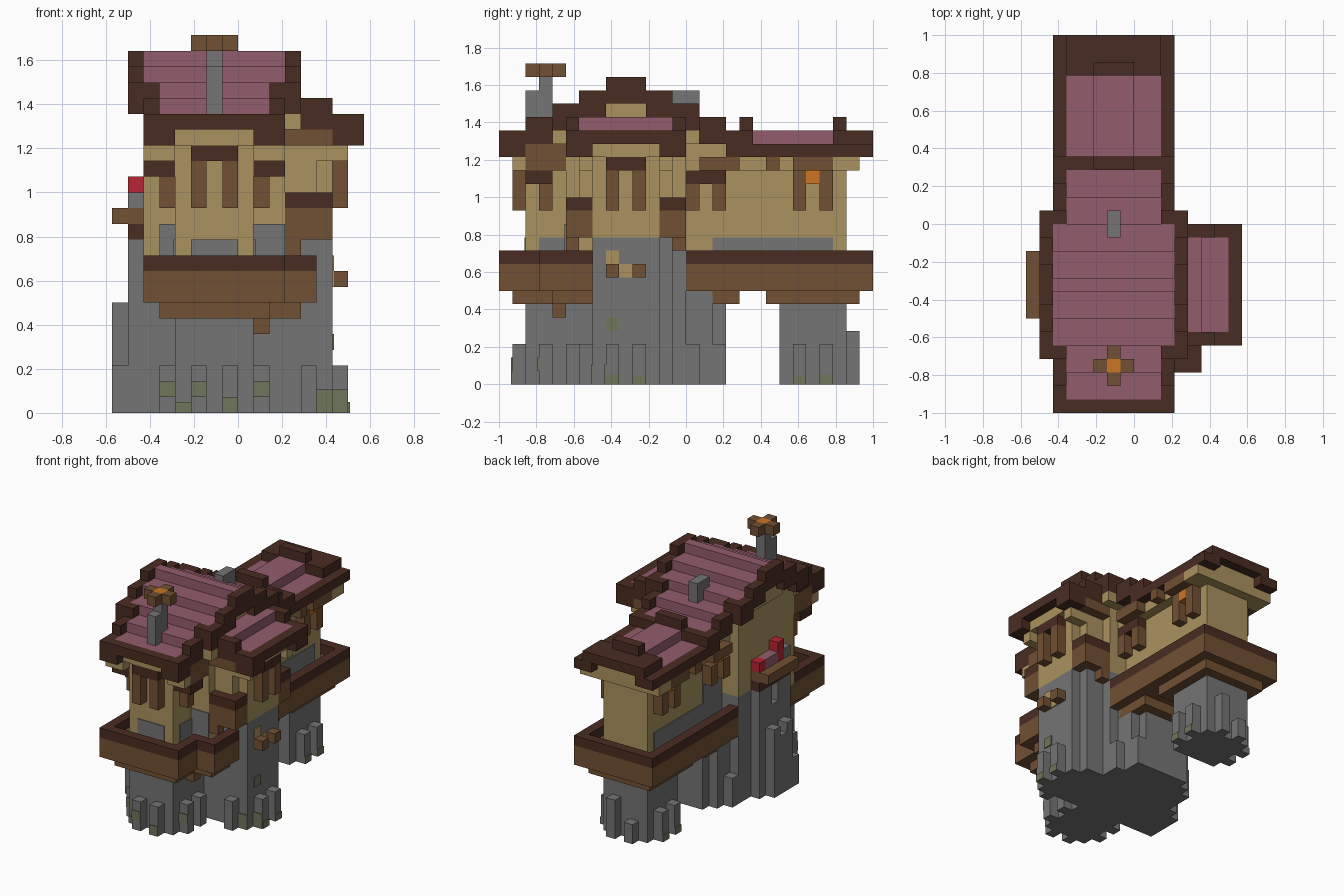
import bpy
import bmesh
from mathutils import Vector

cube = bpy.data.objects.get("Cube")
if cube:
    bpy.data.objects.remove(cube, do_unlink=True)

UNIT = 1 / 14                     # one block
ORIGIN = Vector((8, 14, 0))       # grid point at the model's centre
MID_X = 13                        # twice the x of the house's mirror plane
MID_Y = 19                        # twice the y of the main ridge
T = 0.1                           # plate thickness in blocks


def material(name, r, g, b):
    mat = bpy.data.materials.new(name)
    color = [((c / 255 + 0.055) / 1.055) ** 2.4 for c in (r, g, b)] + [1]
    mat.diffuse_color = color
    mat.use_nodes = True
    mat.node_tree.nodes["Principled BSDF"].inputs["Base Color"].default_value = color
    return mat


stone = material("grey stone", 117, 117, 117)
plaster = material("tan plaster", 170, 146, 94)
wood = material("brown wood", 113, 81, 52)
beam = material("dark timber", 73, 44, 33)
tile = material("dusty pink tile", 148, 92, 109)
red = material("flower red", 184, 36, 50)
orange = material("lantern orange", 205, 117, 35)
moss = material("moss", 112, 118, 92)
parts = {}


def add(part, mat, x, y, z, mirror_x=False, mirror_y=False):
    """Add a block to a part, optionally repeated across the mirror planes."""
    if part not in parts:
        parts[part] = (bmesh.new(), mat)
    bm = parts[part][0]
    xs = [x] + ([(MID_X - x[1], MID_X - x[0])] if mirror_x else [])
    ys = [y] + ([(MID_Y - y[1], MID_Y - y[0])] if mirror_y else [])
    for a in xs:
        for b in ys:
            low, high = Vector((a[0], b[0], z[0])), Vector((a[1], b[1], z[1]))
            for v in bmesh.ops.create_cube(bm, size=1)["verts"]:
                v.co = ((low + high) / 2 + v.co * (high - low).to_tuple()[0]
                        if low.x - high.x == low.y - high.y == low.z - high.z
                        else (low + high) / 2 + Vector(p * q for p, q in zip(v.co, high - low)))
                v.co = (v.co - ORIGIN) * UNIT


# Stone base: main block, front and back pillars, side wing, side annex
add("stone_base", stone, x=(2, 11), y=(7, 14), z=(0, 11))
add("stone_base", stone, x=(4, 9), y=(2, 7), z=(0, 9))
add("stone_base", stone, x=(3, 10), y=(14, 16), z=(0, 7))
add("stone_base", stone, x=(4, 9), y=(14, 17), z=(0, 7))
add("back_pillar", stone, x=(4, 9), y=(21, 26), z=(0, 7))
add("wing_base", stone, x=(11, 13), y=(7, 13), z=(0, 11))
add("wing_base", stone, x=(13, 14), y=(7, 12), z=(0, 11))
add("side_annex", stone, x=(1, 2), y=(7, 12), z=(0, 9))
add("side_annex", stone, x=(1, 2), y=(7, 9), z=(9, 11), mirror_y=True)
add("side_annex", stone, x=(0, 1), y=(8, 9), z=(0, 7), mirror_y=True)
add("side_annex", stone, x=(0, 1), y=(9, 10), z=(0, 6))
add("annex_niche", plaster, x=(2 - T, 2), y=(9, 10), z=(9, 11))

# Short buttresses around the foot
for i in (5, 7):
    add("buttresses", stone, x=(i, i + 1), y=(1, 2), z=(0, 3))
    add("buttresses", stone, x=(i, i + 1), y=(26, 27), z=(0, i - 3))
for j in (3, 5, 22, 24):
    add("buttresses", stone, x=(9, 10), y=(j, j + 1), z=(0, 3), mirror_x=True)
for j in (8, 10):
    add("buttresses", stone, x=(14, 15), y=(j, j + 1), z=(0, 3))
add("buttresses", stone, x=(0, 1), y=(7, 8), z=(0, 3))
add("buttresses", stone, x=(12, 13), y=(6, 7), z=(0, 3), mirror_y=True)
add("buttresses", stone, x=(10, 11), y=(14, 15), z=(0, 3), mirror_x=True)
add("buttresses", stone, x=(9, 10), y=(16, 17), z=(0, 3))

# Moss plates on the stone
for i, h in ((5, 1), (7, 0)):
    add("moss_patches", moss, x=(i, i + 1), y=(1 - T, 1), z=(h, h + 1))
add("moss_patches", moss, x=(4, 5), y=(2 - T, 2), z=(0, 0.7))
add("moss_patches", moss, x=(9, 10), y=(3 - T, 3), z=(1, 2), mirror_x=True)
add("moss_patches", moss, x=(13, 14), y=(7 - T, 7), z=(0, 1.5))
add("moss_patches", moss, x=(14, 15), y=(8 - T, 8), z=(0, 1.5))
for j in (8, 10):
    add("moss_patches", moss, x=(15, 15 + T), y=(j, j + 1), z=(0, 0.7))
add("moss_patches", moss, x=(14, 14 + T), y=(8, 9), z=(4, 5))
for j in (22, 24):
    add("moss_patches", moss, x=(10, 10 + T), y=(j, j + 1), z=(0, 0.7), mirror_x=True)

# Trays: timber boxes with dark rims, and the ledges below
add("front_tray", wood, x=(2, 11), y=(0, 7), z=(7, 9))
add("front_tray", wood, x=(11, 13), y=(3, 7), z=(7, 9))
add("back_tray", wood, x=(2, 11), y=(14, 28), z=(7, 9))
add("front_rim", beam, x=(2, 11), y=(0, 1), z=(9, 10))
add("front_rim", beam, x=(2, 3), y=(1, 7), z=(9, 10))
add("front_rim", beam, x=(10, 11), y=(1, 4), z=(9, 10))
add("front_rim", beam, x=(11, 13), y=(3, 4), z=(9, 10))
add("front_rim", beam, x=(12, 13), y=(4, 7), z=(9, 10))
add("back_rim", beam, x=(2, 11), y=(27, 28), z=(9, 10))
add("back_rim", beam, x=(2, 3), y=(14, 27), z=(9, 10), mirror_x=True)
add("ledges", wood, x=(3, 10), y=(1, 7), z=(6, 7))
add("ledges", wood, x=(10, 12), y=(4, 7), z=(6, 7))
add("ledges", wood, x=(3, 10), y=(14, 18), z=(6, 7))
add("ledges", wood, x=(3, 10), y=(20, 27), z=(6, 7))
add("ledges", wood, x=(9, 10), y=(4, 5), z=(5, 6))

# Plaster walls, flaring out under the eaves
add("front_room", plaster, x=(4, 9), y=(2, 6), z=(9, 18))
add("front_room", plaster, x=(3, 10), y=(2, 6), z=(16, 18))
add("main_room", plaster, x=(2, 11), y=(5, 14), z=(11, 20))
add("main_room", plaster, x=(2, 11), y=(5, 7), z=(9, 11))
add("main_room", plaster, x=(2 - T, 11 + T), y=(7, 12), z=(19, 21))
add("main_room", plaster, x=(10, 12), y=(4, 5), z=(18, 19), mirror_y=True)
add("back_room", plaster, x=(4, 9), y=(14, 26), z=(9, 17))
add("back_room", plaster, x=(3, 10), y=(14, 26), z=(16, 17))
add("back_room", plaster, x=(3, 10), y=(14, 18), z=(17, 18))
add("wing_room", plaster, x=(11, 13), y=(6, 13), z=(11, 18))
add("wing_room", plaster, x=(13, 14), y=(7, 12), z=(11, 18))

# Corbels and eave blocks
add("corbels", plaster, x=(4, 9), y=(1, 2), z=(17, 18))
add("corbels", plaster, x=(2, 4), y=(1, 2), z=(16, 17), mirror_x=True)
add("corbels", plaster, x=(14, 15), y=(7, 12), z=(17, 18))
add("corbels", plaster, x=(13, 15), y=(6, 7), z=(16, 17), mirror_y=True)
add("corbels", plaster, x=(4, 9), y=(26, 27), z=(16, 18))
add("corbels", plaster, x=(2, 4), y=(25, 27), z=(16, 17), mirror_x=True)
add("eave_blocks", wood, x=(10, 11), y=(2, 5), z=(16, 18), mirror_x=True)
add("eave_blocks", wood, x=(11, 14), y=(5, 6), z=(17, 18), mirror_y=True)
for j, k in ((15, 18), (20, 21), (22, 25)):
    add("eave_blocks", wood, x=(10, 11), y=(j, k), z=(16, 17), mirror_x=True)

# Bare stone showing through the plaster, and plaster over the stone
add("worn_patches", stone, x=(5, 8), y=(2 - T, 2), z=(9, 11))
add("worn_patches", stone, x=(3, 4), y=(5 - T, 5), z=(9, 12))
add("worn_patches", stone, x=(9, 11), y=(5 - T, 5), z=(9, 12))
add("worn_patches", stone, x=(9, 9 + T), y=(3, 5), z=(9, 11), mirror_x=True)
add("worn_patches", stone, x=(9, 9 + T), y=(16, 25), z=(9, 11), mirror_x=True)
add("worn_patches", stone, x=(4 - T, 4), y=(14, 17), z=(9, 13))
add("plaster_patch", plaster, x=(14, 14 + T), y=(8, 9), z=(8, 10))
add("plaster_patch", plaster, x=(14, 14 + T), y=(9, 10), z=(8, 9))

# Window posts, headers and lanterns
for i in (5, 7):
    add("window_posts", wood, x=(i, i + 1), y=(1, 2), z=(13, 16))
    add("window_posts", wood, x=(14, 15), y=(i + 3, i + 4), z=(13, 16))
add("window_headers", beam, x=(5, 8), y=(1, 2), z=(16, 17))
add("window_headers", beam, x=(14, 15), y=(8, 11), z=(16, 17))
for j in (3, 14, 16):
    add("window_posts", wood, x=(9, 10), y=(j, j + 1), z=(13, 15), mirror_x=True)
for j in (22, 24):
    add("window_posts", wood, x=(9, 10), y=(j, j + 1), z=(13, 16), mirror_x=True)
add("window_headers", beam, x=(9, 11), y=(2, 4), z=(15, 16), mirror_x=True)
add("window_headers", beam, x=(9, 10), y=(14, 17), z=(15, 16))
add("lanterns", orange, x=(9, 10), y=(23, 24), z=(15, 16), mirror_x=True)
add("lanterns", orange, x=(3, 4), y=(15, 16), z=(15, 16))
add("wing_brackets", wood, x=(14, 15), y=(8, 9), z=(8, 9))
add("wing_brackets", wood, x=(14, 15), y=(10, 11), z=(8, 9))

# Bay boxes beside the wing
add("bay_boxes", wood, x=(11, 14), y=(5, 7), z=(11, 13), mirror_y=True)
add("bay_boxes", wood, x=(11, 12), y=(5, 6), z=(10, 11), mirror_y=True)
add("bay_tops", beam, x=(11, 14), y=(5, 7), z=(13, 14), mirror_y=True)

# Flower box on the side wall
add("flower_box", wood, x=(0, 2), y=(7, 12), z=(12, 13))
add("flower_box_support", beam, x=(1, 2), y=(7, 12), z=(11, 12))
add("red_flowers", red, x=(1, 2), y=(11, 12), z=(13, 14))
add("red_flowers", red, x=(1, 2), y=(8, 9), z=(13, 15))
add("pink_flower", tile, x=(1, 2), y=(9, 11), z=(13, 14))
add("stone_pot", stone, x=(1, 2), y=(7, 8), z=(13, 14))

# Main roof: stepped tiles and stepped gable trim
for k in range(5):
    wide = k > 1
    add("main_roof", tile, x=(2, 11) if wide else (3, 10),
        y=(1 + 2 * k, 18 - 2 * k), z=(18 + k, 19 + k))
    side = (1, 2) if wide else (2, 3)
    add("main_trim", beam, x=side, y=(2 * k, 2 * k + 2), z=(17 + k, 19 + k),
        mirror_x=True, mirror_y=True)
add("main_trim", beam, x=(2, 3), y=(4, 5), z=(19, 21), mirror_x=True, mirror_y=True)
add("main_trim", beam, x=(3, 10), y=(0, 1), z=(18, 19))
add("main_trim", beam, x=(3, 4), y=(0, 1), z=(17, 18), mirror_x=True)

# Back roof
add("back_roof", tile, x=(3, 10), y=(19, 25), z=(17, 18))
add("back_roof", tile, x=(5, 8), y=(19, 25), z=(18, 19))
add("back_trim", beam, x=(2, 3), y=(19, 25), z=(17, 18), mirror_x=True)
for front, back in ((18, 19), (25, 26)):
    add("back_trim", beam, x=(2, 11), y=(front, back), z=(17, 18))
    add("back_trim", beam, x=(3, 10), y=(front, back), z=(18, 19))
    add("back_trim", beam, x=(5, 8), y=(front, back), z=(19, 20))
add("back_trim", beam, x=(3, 10), y=(26, 28), z=(18, 19))
add("back_trim", beam, x=(2, 4), y=(26, 28), z=(17, 18), mirror_x=True)

# Wing roof
add("wing_roof", tile, x=(11, 15), y=(6, 13), z=(18, 19))
add("wing_roof", tile, x=(11, 13), y=(6, 13), z=(19, 20))
add("wing_trim", beam, x=(11, 14), y=(5, 6), z=(18, 20), mirror_y=True)
add("wing_trim", beam, x=(14, 16), y=(5, 6), z=(17, 19), mirror_y=True)
add("wing_trim", beam, x=(15, 16), y=(5, 7), z=(17, 19), mirror_y=True)
add("wing_trim", beam, x=(15, 16), y=(7, 12), z=(18, 19))

# Chimney and weather vane
add("chimney", stone, x=(6, 7), y=(13, 15), z=(19, 22))
add("vane_post", stone, x=(6, 7), y=(2, 4), z=(18, 22))
add("vane_post", stone, x=(6, 7), y=(3, 4), z=(22, 23))
add("vane_arms", wood, x=(5, 6), y=(3, 4), z=(23, 24), mirror_x=True)
add("vane_arms", wood, x=(6, 7), y=(2, 3), z=(23, 24))
add("vane_arms", wood, x=(6, 7), y=(4, 5), z=(23, 24))
add("vane_light", orange, x=(6, 7), y=(3, 4), z=(23, 24))

for part, (bm, mat) in parts.items():
    mesh = bpy.data.meshes.new(part)
    bm.to_mesh(mesh)
    bm.free()
    mesh.materials.append(mat)
    bpy.context.collection.objects.link(bpy.data.objects.new(part, mesh))
